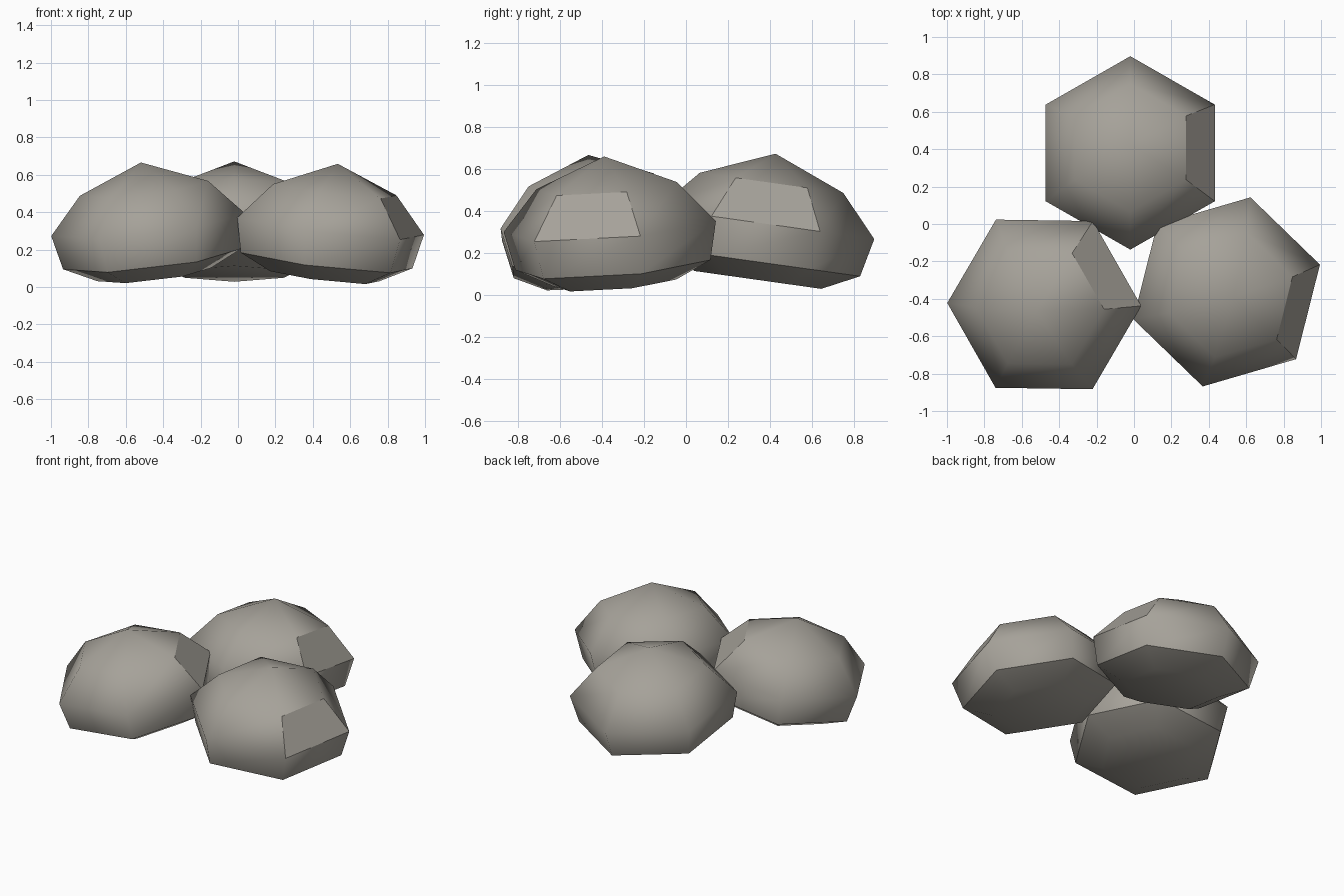
import bpy, bmesh, math
from mathutils import Matrix, Vector

if "Cube" in bpy.data.objects:
    bpy.data.objects.remove(bpy.data.objects["Cube"])

stone = bpy.data.materials.new("warm grey stone")
stone.diffuse_color = (0.38, 0.36, 0.32, 1)
stone.use_nodes = True
stone.node_tree.nodes["Principled BSDF"].inputs["Base Color"].default_value = stone.diffuse_color

# hexagonal rings of one boulder, bottom to top: (radius, height)
RINGS = [(0.305, -0.27), (0.48, -0.185), (0.522, 0.0), (0.345, 0.197)]
PEAK = 0.337


def boulder(name, centre, spin, lean_dir, lean):
    bm = bmesh.new()
    rings = []
    for r, z in RINGS:
        rings.append([bm.verts.new((r * math.cos(math.radians(a)),
                                    r * math.sin(math.radians(a)), z))
                      for a in range(-30, 330, 60)])
    # underside, walls and pointed cap
    bm.faces.new(rings[0][::-1])
    panel = None
    for low, high in zip(rings, rings[1:]):
        for i in range(6):
            j = (i + 1) % 6
            f = bm.faces.new((low[i], low[j], high[j], high[i]))
            if high is rings[-1] and i == 0:
                panel = f
    top = bm.verts.new((0, 0, PEAK))
    for i in range(6):
        bm.faces.new((rings[-1][i], rings[-1][(i + 1) % 6], top))
    for f in bm.faces:
        f.smooth = True
    # crisp lower rim and one chipped facet on the shoulder
    rim = set(rings[1])
    for e in bm.edges:
        if e.verts[0] in rim and e.verts[1] in rim:
            e.smooth = False
    for e in panel.edges:
        e.smooth = False
    bmesh.ops.recalc_face_normals(bm, faces=bm.faces)
    # spin, then lean outward from the middle of the group
    d = math.radians(lean_dir)
    axis = Vector((-math.sin(d), math.cos(d), 0))
    bm.transform(Matrix.Translation(centre)
                 @ Matrix.Rotation(math.radians(lean), 4, axis)
                 @ Matrix.Rotation(math.radians(spin), 4, 'Z'))
    me = bpy.data.meshes.new(name)
    bm.to_mesh(me)
    bm.free()
    me.materials.append(stone)
    ob = bpy.data.objects.new(name, me)
    bpy.context.collection.objects.link(ob)


boulder("back_rock", (-0.02, 0.38, 0.338), 0, 90, 8)
boulder("right_rock", (0.495, -0.363, 0.325), -14, -35, 8)
boulder("left_rock", (-0.48, -0.43, 0.333), 29.5, -138, 9)
